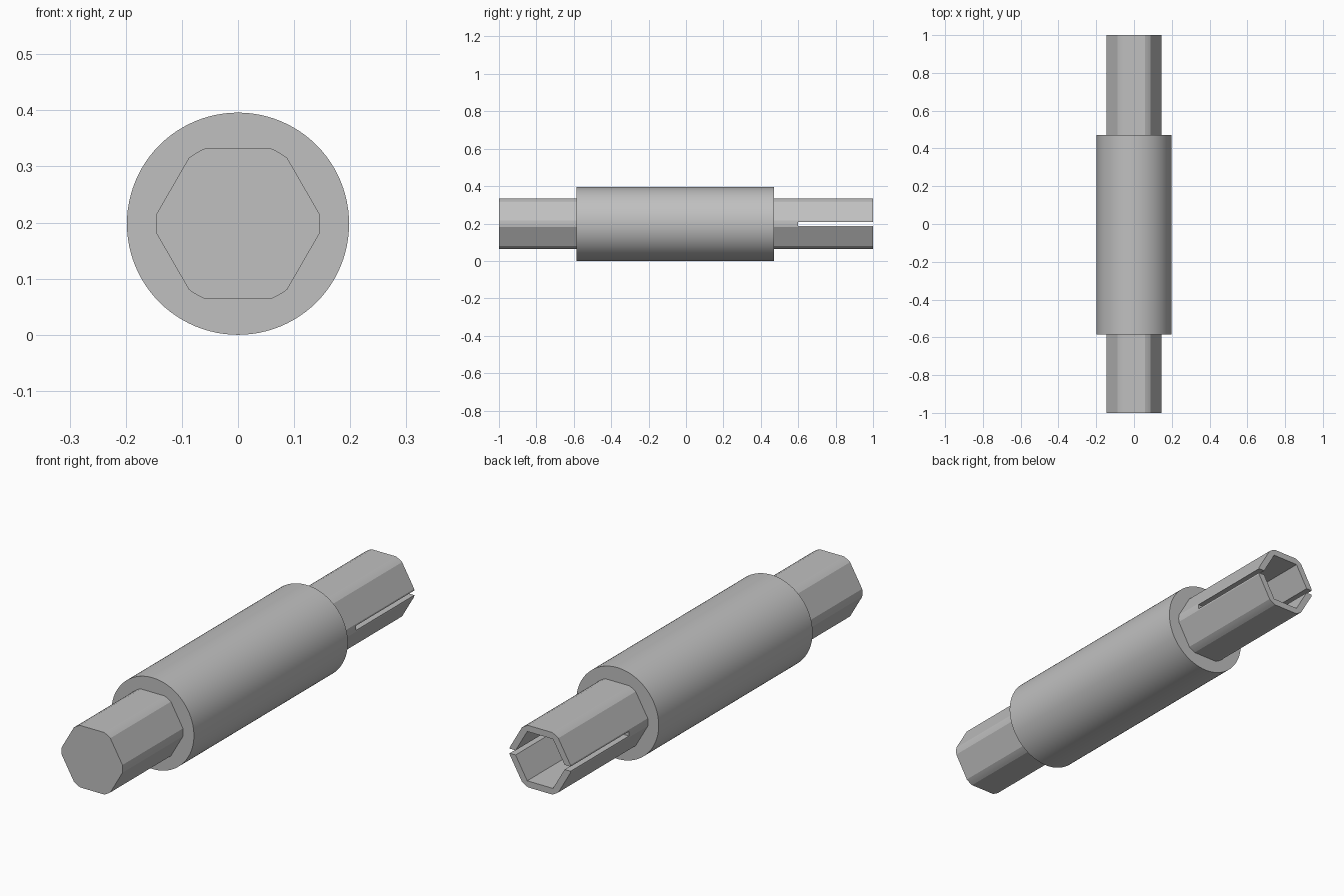
import bpy, bmesh
from math import radians, sin, cos, acos, pi

if "Cube" in bpy.data.objects:
    bpy.data.objects.remove(bpy.data.objects["Cube"], do_unlink=True)

AXIS_Z = 0.198          # height of the long axis
BODY_R = 0.198          # central sleeve radius
FLAT, CORNER_R = 0.1345, 0.1465   # hex apothem and rounded corner radius
SOCKET_FLAT = 0.107     # inner hex apothem
BODY_FRONT, BODY_BACK = -0.585, 0.47
SLOT_START, SLOT_W = 0.6, 0.02

steel = bpy.data.materials.new("grey steel")
steel.use_nodes = True
grey = (0.527, 0.527, 0.527, 1)
steel.diffuse_color = grey
steel.node_tree.nodes["Principled BSDF"].inputs["Base Color"].default_value = grey


def prism(name, profile, y0, y1):
    """Extrude an (x, z) profile around the long axis from y0 to y1."""
    bm = bmesh.new()
    face = bm.faces.new([bm.verts.new((x, y0, z + AXIS_Z)) for x, z in profile])
    ext = bmesh.ops.extrude_face_region(bm, geom=[face])["geom"]
    moved = [v for v in ext if isinstance(v, bmesh.types.BMVert)]
    bmesh.ops.translate(bm, verts=moved, vec=(0, y1 - y0, 0))
    bmesh.ops.recalc_face_normals(bm, faces=bm.faces)
    mesh = bpy.data.meshes.new(name)
    bm.to_mesh(mesh)
    bm.free()
    mesh.materials.append(steel)
    obj = bpy.data.objects.new(name, mesh)
    bpy.context.collection.objects.link(obj)
    return obj


def polygon(n, r):
    return [(r * cos(2 * pi * i / n), r * sin(2 * pi * i / n)) for i in range(n)]


def rounded_hex(steps=4):
    """Hexagon whose corners, on the x axis first, are trimmed by a circle."""
    half = pi / 6 - acos(FLAT / CORNER_R)
    angles = [k * pi / 3 + half * (2 * s / steps - 1)
              for k in range(6) for s in range(steps + 1)]
    return [(CORNER_R * cos(a), CORNER_R * sin(a)) for a in angles]


def select_only(obj):
    bpy.ops.object.select_all(action='DESELECT')
    obj.select_set(True)
    bpy.context.view_layer.objects.active = obj


def cut(obj, cutter):
    mod = obj.modifiers.new("cut", 'BOOLEAN')
    mod.operation, mod.solver, mod.object = 'DIFFERENCE', 'EXACT', cutter
    select_only(obj)
    bpy.ops.object.modifier_apply(modifier=mod.name)
    bpy.data.objects.remove(cutter, do_unlink=True)


# Central sleeve and the two hex ends
body = prism("central_sleeve", polygon(96, BODY_R), BODY_FRONT, BODY_BACK)
front = prism("front_hex_shaft", rounded_hex(), -1, BODY_FRONT + 0.01)
back = prism("back_hex_socket", rounded_hex(), BODY_BACK - 0.01, 1)

# Hollow hex socket, then one slot through both side corners
socket = polygon(6, SOCKET_FLAT / cos(pi / 6))
cut(back, prism("socket_cutter", socket, SLOT_START, 1.1))
w = SLOT_W / 2
slot = [(-0.3, -w), (0.3, -w), (0.3, w), (-0.3, w)]
cut(back, prism("slot_cutter", slot, SLOT_START, 1.1))

for obj in (body, front, back):
    select_only(obj)
    bpy.ops.object.shade_smooth_by_angle(angle=radians(15))
